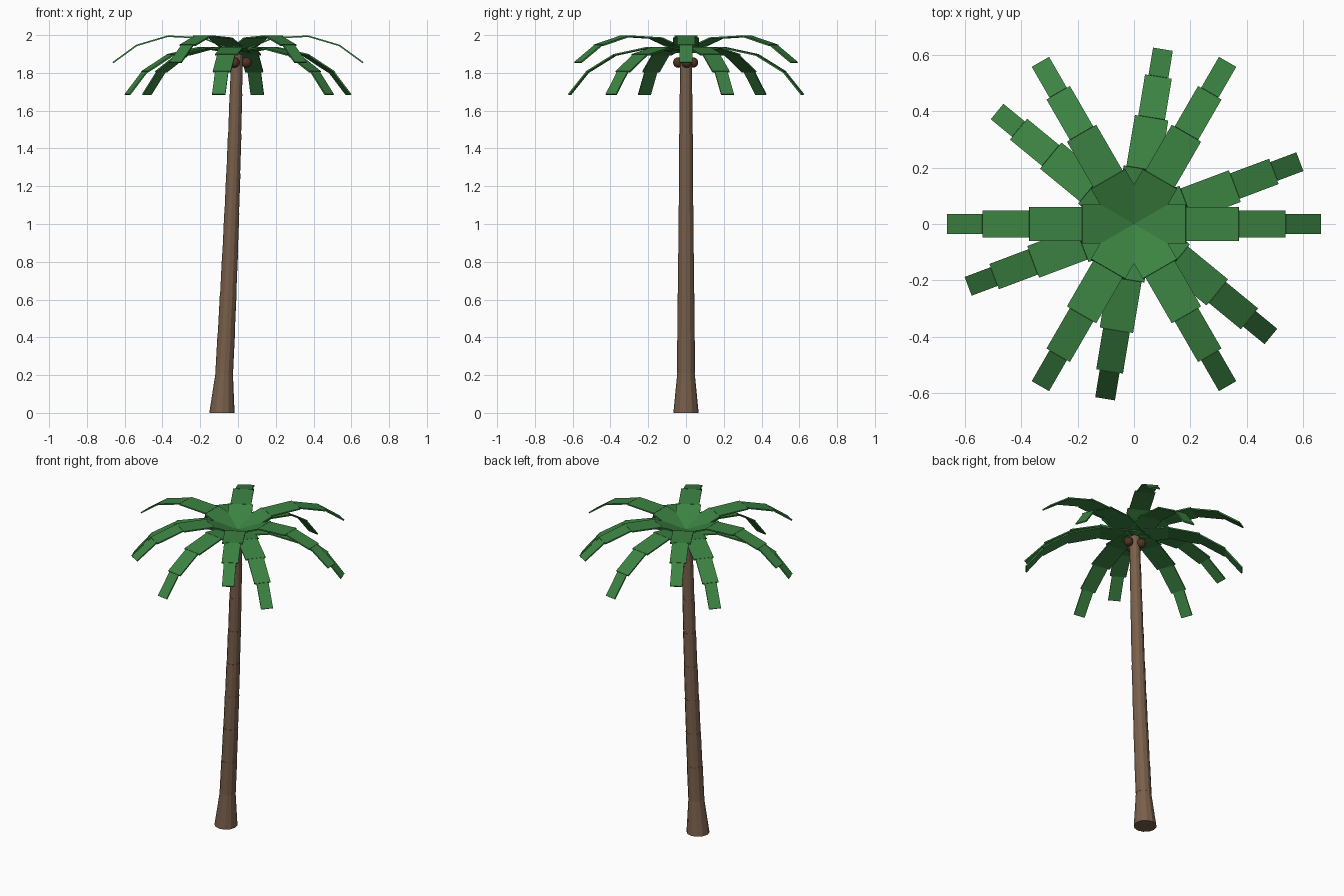
import bpy, bmesh, math
from mathutils import Matrix, Vector

cube = bpy.data.objects.get("Cube")
if cube:
    bpy.data.objects.remove(cube)


def material(name, rgb):
    m = bpy.data.materials.new(name)
    m.use_nodes = True
    m.diffuse_color = (*rgb, 1)
    m.node_tree.nodes["Principled BSDF"].inputs["Base Color"].default_value = (*rgb, 1)
    return m


LEAF = material("leaf green", (0.045, 0.23, 0.055))
BARK = material("bark brown", (0.19, 0.115, 0.07))
NUT = material("nut brown", (0.085, 0.036, 0.017))


def finish(name, bm, mat):
    mesh = bpy.data.meshes.new(name)
    bm.to_mesh(mesh)
    bm.free()
    mesh.materials.append(mat)
    obj = bpy.data.objects.new(name, mesh)
    bpy.context.collection.objects.link(obj)
    return obj


# Leaning trunk: a flared foot and stacked, slightly stepped rings
RINGS, TRUNK_TOP, SIDES = 9, 1.9, 12


def trunk_centre(i):
    t = i / RINGS
    return Vector((-0.085 + 0.11 * t - 0.03 * t * t, 0, TRUNK_TOP * t))


bm = bmesh.new()
for i in range(RINGS):
    low = 0.067 if i == 0 else 0.049 - 0.0021 * i
    high = 0.046 if i == 0 else low * 0.985
    loops = []
    for centre, radius in ((trunk_centre(i), low), (trunk_centre(i + 1), high)):
        loops.append([bm.verts.new(centre + Vector((radius * math.cos(a), radius * math.sin(a), 0)))
                      for a in (math.tau * k / SIDES for k in range(SIDES))])
    bottom, top = loops
    bm.faces.new(bottom[::-1])
    bm.faces.new(top)
    for k in range(SIDES):
        n = (k + 1) % SIDES
        bm.faces.new((bottom[k], bottom[n], top[n], top[k]))
finish("trunk", bm, BARK)

# Fronds: chains of thin, narrowing slabs that droop step by step
LENGTHS = (0.2, 0.187, 0.172, 0.155)
WIDTHS = (0.14, 0.12, 0.096, 0.071)
CROWN_Z, THICK, DROOP = 1.908, 0.008, 19.5


def frond(name, angle, first_tilt):
    bm = bmesh.new()
    r, z = 0, CROWN_Z
    for i, (length, width) in enumerate(zip(LENGTHS, WIDTHS)):
        tilt = math.radians(first_tilt - DROOP * i)
        dr, dz = length * math.cos(tilt), length * math.sin(tilt)
        place = (Matrix.Rotation(angle, 4, "Z")
                 @ Matrix.Translation((r + dr / 2, 0, z + dz / 2))
                 @ Matrix.Rotation(-tilt, 4, "Y")
                 @ Matrix.Diagonal((length, width, THICK, 1)))
        bmesh.ops.create_cube(bm, size=1, matrix=place)
        r, z = r + dr, z + dz
    finish(name, bm, LEAF)


for k in range(6):
    turn = math.radians(60 * k)
    frond(f"upper_frond_{k + 1}", turn, 22.5)
    frond(f"lower_frond_{k + 1}", turn + math.radians(20.6), 7.5)

# Nuts clustered beneath the crown
for k in range(3):
    a = math.radians(5 + 120 * k)
    bm = bmesh.new()
    bmesh.ops.create_uvsphere(bm, u_segments=12, v_segments=8, radius=0.028,
                              matrix=Matrix.Translation((0.045 * math.cos(a), 0.045 * math.sin(a), 1.855)))
    finish(f"nut_{k + 1}", bm, NUT)
